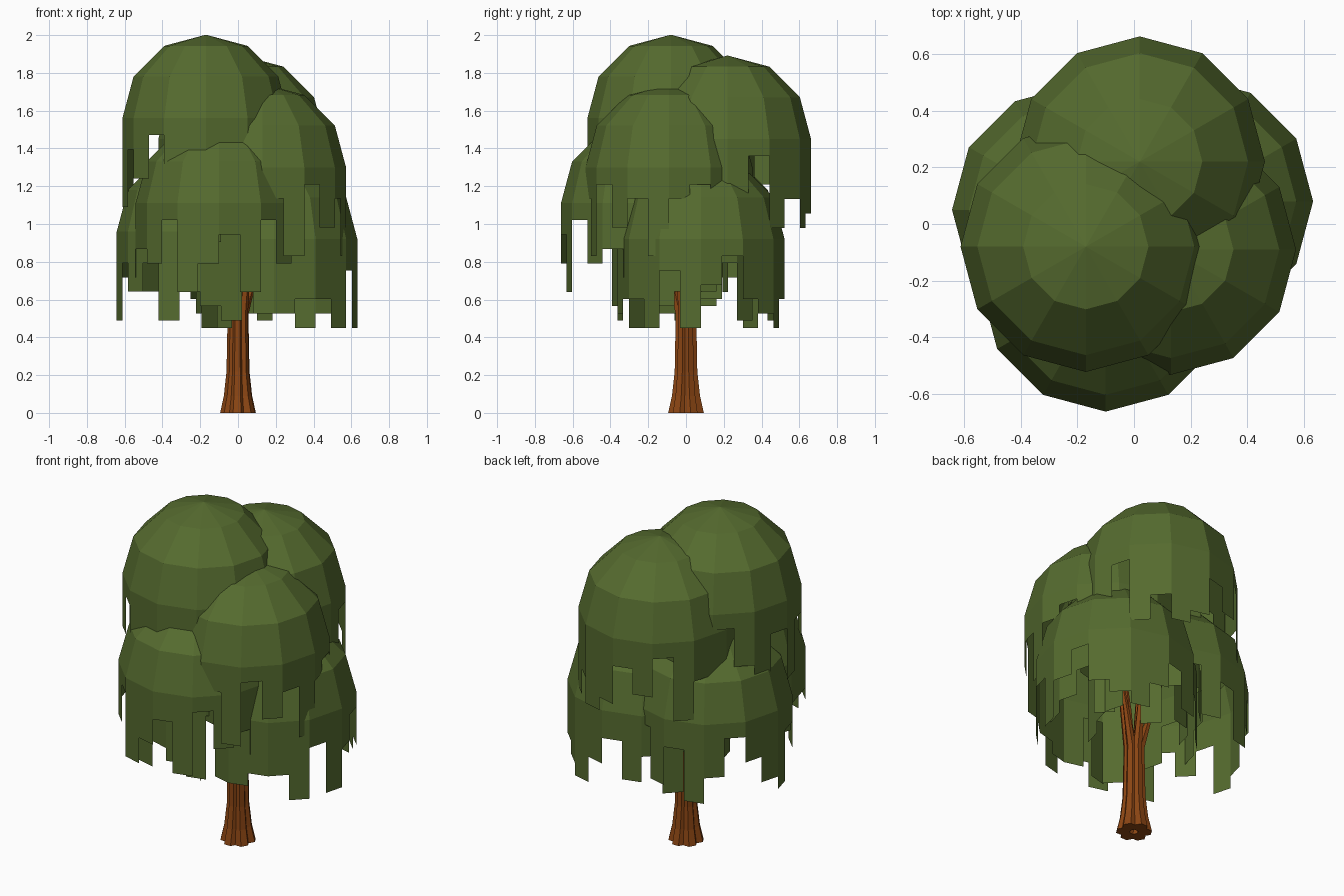
import bpy, bmesh
from math import sin, cos, radians
from mathutils import Vector

if "Cube" in bpy.data.objects:
    bpy.data.objects.remove(bpy.data.objects["Cube"])

R, SEG = 0.442, 12


def material(name, rgb):
    m = bpy.data.materials.new(name)
    m.diffuse_color = (*rgb, 1)
    m.use_nodes = True
    m.node_tree.nodes["Principled BSDF"].inputs["Base Color"].default_value = m.diffuse_color
    return m


leaf = material("leaf_green", (0.091, 0.147, 0.028))
bark = material("bark_brown", (0.258, 0.060, 0.0065))


def finish(bm, name, mat):
    me = bpy.data.meshes.new(name)
    bm.to_mesh(me)
    bm.free()
    me.materials.append(mat)
    ob = bpy.data.objects.new(name, me)
    bpy.context.collection.objects.link(ob)
    return ob


def rim(i, c):
    """Point i of 24 round the 12-sided rim; odd points are edge midpoints."""
    r = R if i % 2 == 0 else R * cos(radians(15))
    a = radians(15 * i)
    return c + Vector((r * cos(a), r * sin(a), 0))


def crown(name, centre, drops):
    """Half sphere with a curtain of hanging strips of stepped length."""
    c = Vector(centre)
    bm = bmesh.new()
    top = bm.verts.new(c + Vector((0, 0, R)))
    rings = []
    for lat in (30, 60, 90):
        rr, z = R * sin(radians(lat)), R * cos(radians(lat))
        rings.append([bm.verts.new(c + Vector((rr * cos(radians(30 * i)), rr * sin(radians(30 * i)), z)))
                      for i in range(SEG)])
    for i in range(SEG):
        j = (i + 1) % SEG
        bm.faces.new((top, rings[0][i], rings[0][j]))
        for u, l in zip(rings, rings[1:]):
            bm.faces.new((u[i], l[i], l[j], u[j]))
    # hanging leaf strips
    for i, d in enumerate(drops):
        down = Vector((0, 0, -0.09 - 0.076 * int(d)))
        a, b = rim(i, c), rim(i + 1, c)
        bm.faces.new([bm.verts.new(p) for p in (a, a + down, b + down, b)])
    bmesh.ops.remove_doubles(bm, verts=bm.verts, dist=0.0005)
    finish(bm, name, leaf)


# each crown: centre of the half sphere, strip steps anticlockwise from +x
CROWNS = {
    "crown_low_right": ((0.19, 0.08, 0.92), "203453142503142504433515"),
    "crown_back": ((0.02, 0.22, 1.45), "405354130524150342051324"),
    "crown_low_left": ((-0.20, 0.05, 0.96), "315204153024513153450243"),
    "crown_top": ((-0.17, -0.08, 1.56), "240315240351513052431504"),
    "crown_low_front": ((-0.10, -0.22, 1.11), "315042513024223053150324"),
    "crown_right": ((0.13, -0.09, 1.30), "103241503214052431150315"),
}
for name, (centre, drops) in CROWNS.items():
    crown(name, centre, drops)


# trunk: a bundle of tapering stems, each flaring at the root and reaching into one crown
def tube(bm, path, sides=6):
    prev = None
    for x, y, z, r in path:
        ring = [bm.verts.new((x + r * cos(radians(360 / sides * i)), y + r * sin(radians(360 / sides * i)), z))
                for i in range(sides)]
        if prev:
            for i in range(sides):
                j = (i + 1) % sides
                bm.faces.new((prev[i], prev[j], ring[j], ring[i]))
        else:
            bm.faces.new(ring[::-1])
        prev = ring
    bm.faces.new(prev)


bm = bmesh.new()
for n, (centre, drops) in enumerate(CROWNS.values()):
    a = radians(25 + 60 * n)
    path = [(o * cos(a), o * sin(a), z, r) for o, z, r in
            ((0.058, 0, 0.042), (0.044, 0.09, 0.035), (0.034, 0.22, 0.030), (0.032, 0.52, 0.026))]
    x, y, z = centre
    path.append((x * 0.45, y * 0.45, 0.52 + (z - 0.52) * 0.5, 0.017))
    path.append((x * 0.8, y * 0.8, z, 0.007))
    tube(bm, path)
finish(bm, "trunk_and_branches", bark)
